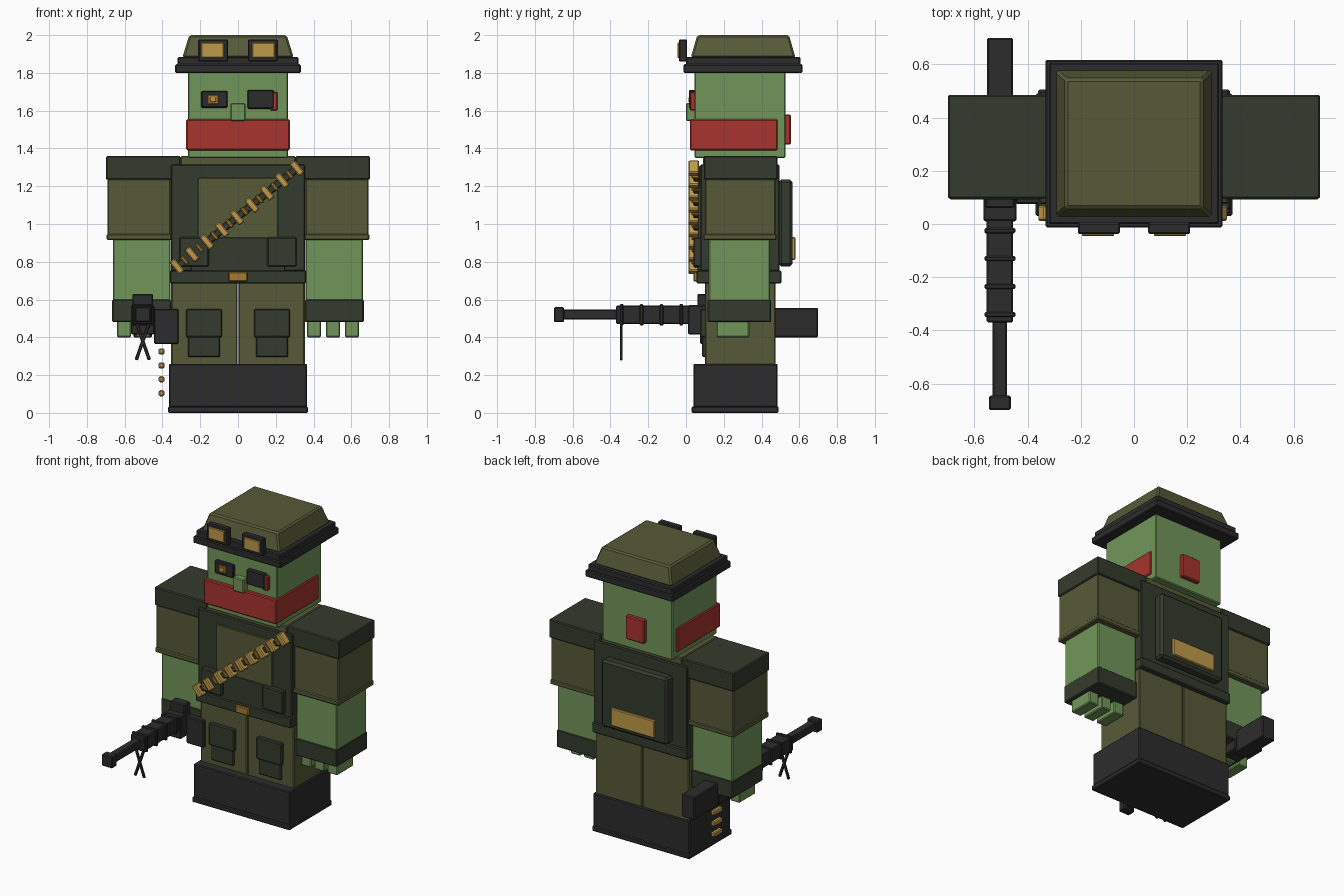
import bpy
import bmesh
from math import atan2, hypot
from mathutils import Matrix, Vector

default_cube = bpy.data.objects.get("Cube")
if default_cube:
    bpy.data.objects.remove(default_cube, do_unlink=True)


def to_linear(channel):
    c = channel / 255
    return c / 12.92 if c <= .04045 else ((c + .055) / 1.055) ** 2.4


def material(name, hex_code):
    colour = [to_linear(c) for c in bytes.fromhex(hex_code)] + [1]
    mat = bpy.data.materials.new(name)
    mat.use_nodes = True
    mat.diffuse_color = colour
    shader = mat.node_tree.nodes["Principled BSDF"]
    shader.inputs["Base Color"].default_value = colour
    shader.inputs["Roughness"].default_value = .8
    return mat


OLIVE = material("olive cloth", "575a38")
FOREST = material("dark green cloth", "343b2d")
SKIN = material("green skin", "71965a")
BLACK = material("black metal", "2c2c2d")
RED = material("red scarf", "a8342e")
BRASS = material("brass", "c09a4a")
BRONZE = material("bronze", "a87a2c")


def block(name, mat, width, y, z, x=0, roll=0, taper=None, bevel=.006):
    """Bevelled block; x is its centre, y and z are ranges, taper shrinks the top."""
    size = Vector((width, y[1] - y[0], z[1] - z[0]))
    bm = bmesh.new()
    bmesh.ops.create_cube(bm, size=1)
    for v in bm.verts:
        v.co *= size
        if taper and v.co.z > 0:
            v.co.x *= taper
            v.co.y *= taper
    bmesh.ops.bevel(bm, geom=bm.edges[:], offset=min(bevel, min(size) / 4),
                    segments=1, affect='EDGES')
    bm.transform(Matrix.Rotation(roll, 4, 'Y'))
    mesh = bpy.data.meshes.new(name)
    bm.to_mesh(mesh)
    bm.free()
    mesh.materials.append(mat)
    obj = bpy.data.objects.new(name, mesh)
    obj.location = (x, sum(y) / 2, sum(z) / 2)
    bpy.context.collection.objects.link(obj)
    return obj


def pair(name, mat, width, y, z, x):
    for side, label in ((1, "left"), (-1, "right")):
        block(f"{label}_{name}", mat, width, y, z, x=side * x)


def bar(name, mat, start, end, thick, y):
    """Straight bar between two (x, z) points."""
    dx, dz = end[0] - start[0], end[1] - start[1]
    length, mid_z = hypot(dx, dz), (start[1] + end[1]) / 2
    block(name, mat, thick, y, (mid_z - length / 2, mid_z + length / 2),
          x=(start[0] + end[0]) / 2, roll=atan2(dx, dz))


# Boots and trousers
block("boot_sole", BLACK, width=.74, y=(.03, .49), z=(0, .035))
block("boots", BLACK, width=.73, y=(.04, .485), z=(.03, .26))
pair("trouser_leg", OLIVE, width=.352, y=(.1, .475), z=(.25, .69), x=.178)
pair("pocket", FOREST, width=.17, y=(.085, .11), z=(.295, .42), x=.18)
pair("pocket_flap", FOREST, width=.19, y=(.075, .11), z=(.4, .55), x=.18)

# Torso, vest and belt
block("shirt", OLIVE, width=.61, y=(.09, .48), z=(.7, 1.36))
block("vest", FOREST, width=.71, y=(.075, .495), z=(.75, 1.315))
block("chest_panel", OLIVE, width=.425, y=(.066, .08), z=(.85, 1.245))
block("vest_hem", FOREST, width=.5, y=(.062, .08), z=(.75, .93))
pair("vest_pouch", FOREST, width=.155, y=(.04, .08), z=(.775, .93), x=.232)
block("belt", FOREST, width=.72, y=(.055, .505), z=(.685, .755))
block("belt_buckle", BRONZE, width=.1, y=(.04, .06), z=(.695, .745))

# Backpack
block("backpack", FOREST, width=.5, y=(.49, .565), z=(.775, 1.235), bevel=.015)
block("backpack_plate", BRASS, width=.33, y=(.56, .58), z=(.81, .93))

# Bandolier across the chest
low, high = Vector((-.323, .775)), Vector((.312, 1.295))
bar("bandolier_strap", FOREST, low, high, thick=.04, y=(.04, .075))
across = Vector((high.y - low.y, low.x - high.x)).normalized()
CARTRIDGES = 9
for i in range(CARTRIDGES):
    centre = low.lerp(high, i / (CARTRIDGES - 1))
    bar(f"cartridge_{i}", BRASS, centre - across * .042, centre + across * .042,
        thick=.036, y=(.012, .07))
    if i:
        gap = low.lerp(high, (i - .5) / (CARTRIDGES - 1))
        bar(f"cartridge_link_{i}", BRONZE, gap - across * .025,
            gap + across * .025, thick=.02, y=(.03, .07))

# Arms and hands
pair("shoulder_pad", FOREST, width=.395, y=(.095, .485), z=(1.235, 1.36), x=.502)
pair("sleeve", OLIVE, width=.335, y=(.1, .475), z=(.94, 1.24), x=.523)
pair("sleeve_cuff", OLIVE, width=.345, y=(.093, .48), z=(.915, .948), x=.523)
pair("forearm", SKIN, width=.305, y=(.12, .445), z=(.58, .92), x=.51)
pair("glove", FOREST, width=.312, y=(.115, .45), z=(.48, .6), x=.51)
for i in range(3):
    pair(f"finger_{i}", SKIN, width=.075, y=(.16, .335), z=(.4, .49), x=.403 + i * .1)

# Head, scarf and face
block("head", SKIN, width=.53, y=(.045, .527), z=(1.35, 1.85))
block("scarf", RED, width=.548, y=(.02, .485), z=(1.39, 1.555))
block("scarf_knot", RED, width=.14, y=(.52, .555), z=(1.42, 1.58))
block("nose", SKIN, width=.08, y=(0, .05), z=(1.545, 1.64))
block("right_eye", BLACK, width=.14, y=(.025, .05), z=(1.615, 1.705), x=-.125)
block("right_iris", BRONZE, width=.058, y=(.018, .03), z=(1.635, 1.682), x=-.132)
block("right_pupil", BRASS, width=.03, y=(.014, .02), z=(1.646, 1.67), x=-.132)
block("eye_patch", BLACK, width=.14, y=(.015, .05), z=(1.61, 1.71), x=.12)
block("eye_scar", RED, width=.04, y=(.02, .05), z=(1.6, 1.7), x=.19)

# Helmet and goggles
block("helmet_brim", BLACK, width=.665, y=(-.013, .617), z=(1.8, 1.846))
block("helmet_band", BLACK, width=.64, y=(0, .605), z=(1.84, 1.885))
block("helmet_crown", OLIVE, width=.59, y=(.025, .58), z=(1.88, 2),
      taper=.875, bevel=.01)
pair("goggle_frame", BLACK, width=.158, y=(-.038, .005), z=(1.86, 1.978), x=.132)
pair("goggle_lens", BRASS, width=.12, y=(-.046, -.03), z=(1.88, 1.96), x=.135)

# Machine gun in the right hand
GUN = -.504
block("gun_muzzle", BLACK, width=.082, y=(-.7, -.645), z=(.48, .56), x=GUN)
block("gun_barrel", BLACK, width=.055, y=(-.65, -.36), z=(.495, .548), x=GUN)
block("gun_jacket", BLACK, width=.1, y=(-.37, .02), z=(.47, .568), x=GUN)
for i in range(4):
    front = -.35 + i * .105
    block(f"gun_ring_{i}", BLACK, width=.116, y=(front, front + .02),
          z=(.462, .576), x=GUN)
block("gun_receiver", BLACK, width=.125, y=(.01, .45), z=(.415, .57), x=GUN)
block("gun_top_cover", BLACK, width=.11, y=(.06, .13), z=(.56, .63), x=GUN)
block("gun_stock", BLACK, width=.098, y=(.42, .7), z=(.4, .555), x=GUN)
block("ammo_box", BLACK, width=.13, y=(.075, .18), z=(.365, .55), x=-.38)
for side, label in ((1, "left"), (-1, "right")):
    bar(f"{label}_bipod_leg", BLACK, (GUN - side * .035, .48),
        (GUN + side * .035, .28), thick=.018, y=(-.35, -.335))

# Spent casings below the gun
for i in range(4):
    block(f"spent_casing_{i}", BRASS, width=.03, y=(.2, .29),
          z=(.088 + i * .074, .12 + i * .074), x=-.405)
